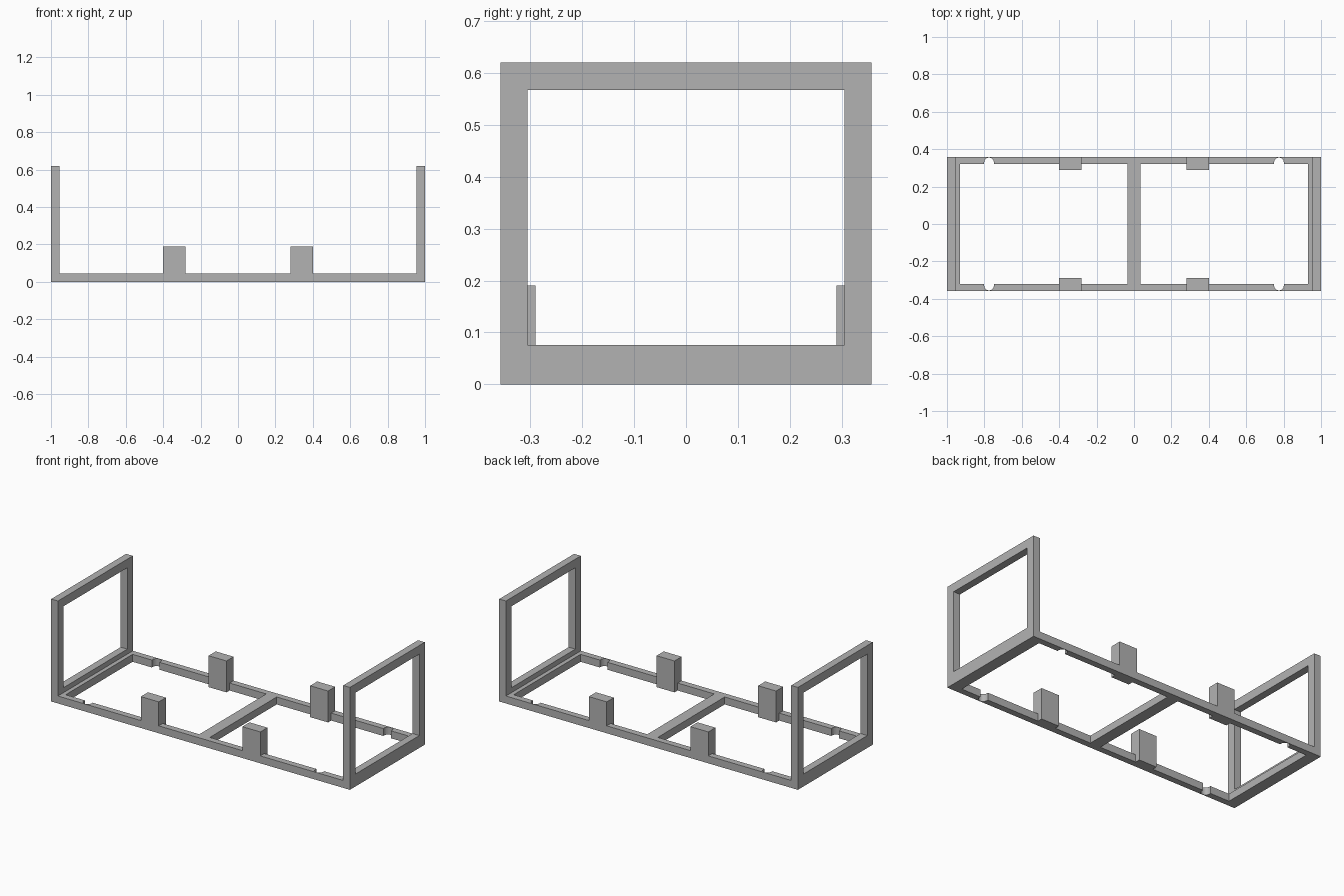
import bpy
import bmesh
from math import cos, sin, pi
from mathutils import Vector

default = bpy.data.objects.get("Cube")
if default:
    bpy.data.objects.remove(default, do_unlink=True)

grey = bpy.data.materials.new("plain grey")
grey.use_nodes = True
grey.diffuse_color = (0.45, 0.45, 0.45, 1)
grey.node_tree.nodes["Principled BSDF"].inputs["Base Color"].default_value = grey.diffuse_color

HALF_Y = 0.358      # half depth of the frame
RAIL_IN = 0.32      # inner side of the long rails
END_IN = 0.93       # inner side of the end bars
BASE_H = 0.045      # height of the base frame
SEAT = 0.023        # height at which the end panels rest


def finish(bm, name):
    bmesh.ops.recalc_face_normals(bm, faces=bm.faces)
    mesh = bpy.data.meshes.new(name)
    bm.to_mesh(mesh)
    bm.free()
    mesh.materials.append(grey)
    obj = bpy.data.objects.new(name, mesh)
    bpy.context.collection.objects.link(obj)
    return obj


def prism(name, profile, axis, start, end, flip=(1, 1, 1)):
    """Extrude a flat profile along one axis, optionally mirrored."""
    bm = bmesh.new()
    verts = []
    for point in profile:
        co = list(point)
        co.insert(axis, start)
        verts.append(bm.verts.new(Vector(co) * Vector(flip)))
    face = bm.faces.new(verts)
    grown = bmesh.ops.extrude_face_region(bm, geom=[face])["geom"]
    shift = Vector((0, 0, 0))
    shift[axis] = (end - start) * flip[axis]
    bmesh.ops.translate(bm, vec=shift, verts=[g for g in grown if isinstance(g, bmesh.types.BMVert)])
    return finish(bm, name)


def rect(a0, a1, b0, b1):
    return [(a0, b0), (a1, b0), (a1, b1), (a0, b1)]


def notch(x, radius=0.026, centre_y=0.329, steps=12):
    """Round-ended cut in the inner side of a rail."""
    arc = [(x - radius * cos(pi * i / steps), centre_y + radius * sin(pi * i / steps))
           for i in range(steps + 1)]
    return [(x - radius, RAIL_IN)] + arc + [(x + radius, RAIL_IN)]


# profiles shared by the mirrored parts
rail = ([(-END_IN, RAIL_IN)] + notch(-0.775) + notch(0.775)
        + [(END_IN, RAIL_IN), (END_IN, HALF_Y), (-END_IN, HALF_Y)])
end_bar = [(END_IN, 0), (1, 0), (1, SEAT), (0.955, SEAT), (0.955, BASE_H), (END_IN, BASE_H)]
block = [(0.29, 0), (RAIL_IN, 0), (RAIL_IN, BASE_H), (HALF_Y, BASE_H), (HALF_Y, 0.19), (0.29, 0.19)]

# long rails with the upright blocks
for side, sy in (("front", -1), ("back", 1)):
    prism(side + "_rail", rail, 2, 0, BASE_H, (1, sy, 1))
    for hand, sx in (("left", 1), ("right", -1)):
        prism(f"{side}_{hand}_block", block, 0, 0.28, 0.4, (sx, sy, 1))

# middle crossbar
prism("crossbar", rect(-0.035, 0.035, 0, BASE_H), 1, -RAIL_IN, RAIL_IN)


def end_panel(name, sx):
    """Upright panel with a rectangular window."""
    bm = bmesh.new()
    bmesh.ops.create_cube(bm, size=1)
    bmesh.ops.scale(bm, vec=(0.045, 2 * HALF_Y, 0.62 - SEAT), verts=bm.verts)
    bmesh.ops.translate(bm, vec=(0.9775 * sx, 0, (0.62 + SEAT) / 2), verts=bm.verts)
    sides = [f for f in bm.faces if abs(f.normal.x) > 0.9]
    bmesh.ops.inset_individual(bm, faces=sides, thickness=0.074)
    rims = [e for f in sides for e in f.edges]
    bmesh.ops.delete(bm, geom=sides, context="FACES_ONLY")
    bmesh.ops.bridge_loops(bm, edges=rims)
    finish(bm, name)


# end bars and end panels
for hand, sx in (("left", 1), ("right", -1)):
    prism(hand + "_end_bar", end_bar, 1, -HALF_Y, HALF_Y, (sx, 1, 1))
    end_panel(hand + "_end_panel", sx)
